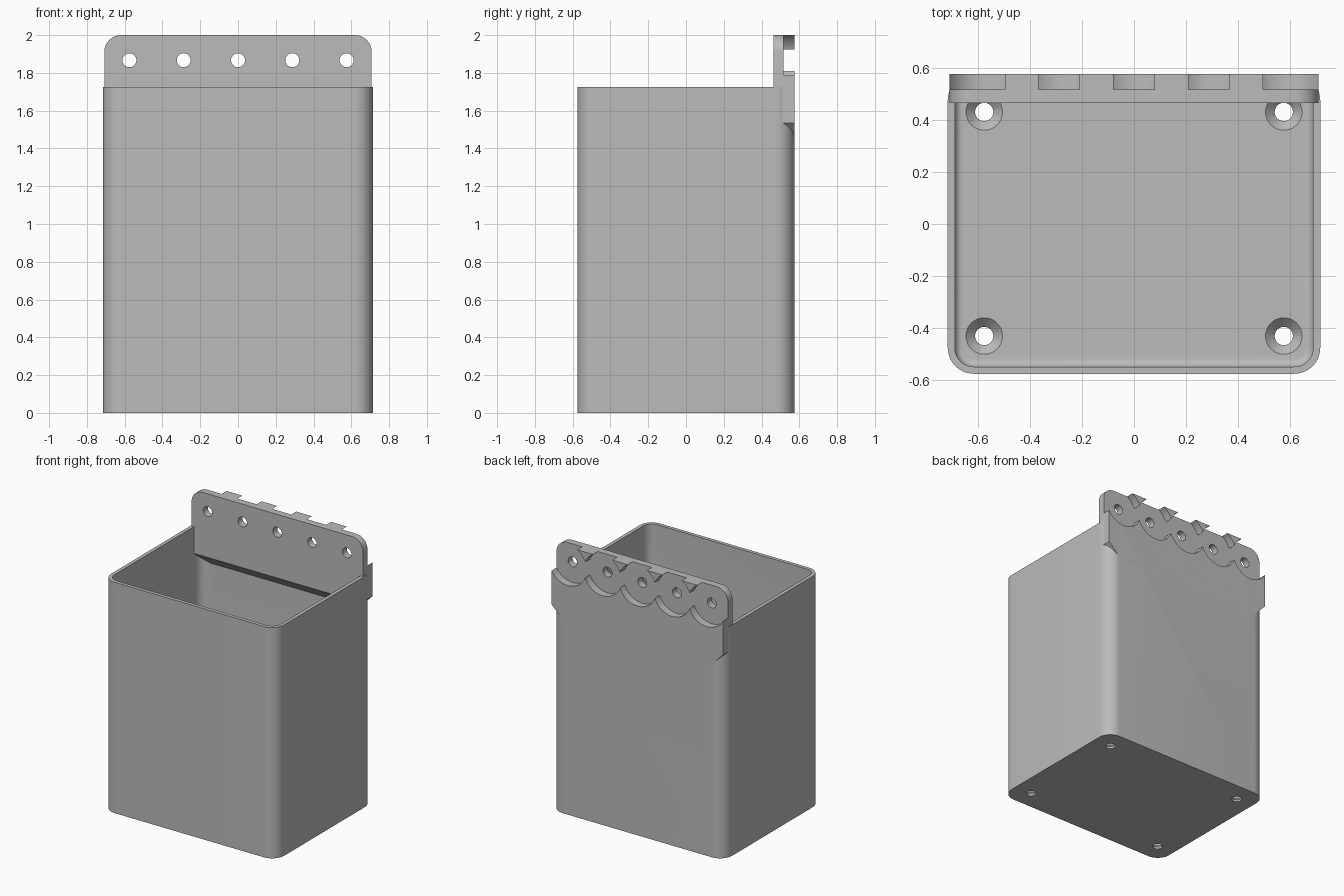
import bpy, bmesh, math
from mathutils import Vector

if "Cube" in bpy.data.objects:
    bpy.data.objects.remove(bpy.data.objects["Cube"])

grey = bpy.data.materials.new("plain grey")
grey.use_nodes = True
grey.diffuse_color = (0.5, 0.5, 0.5, 1)
grey.node_tree.nodes["Principled BSDF"].inputs["Base Color"].default_value = (0.5, 0.5, 0.5, 1)

# Which 3D vector a profile point (u, v) at depth d becomes
AXES = {
    "x": lambda u, v, d: Vector((d, u, v)),
    "y": lambda u, v, d: Vector((u, d, v)),
    "z": lambda u, v, d: Vector((u, v, d)),
}


def arc(cx, cy, r, start, end, steps):
    angles = [math.radians(start + (end - start) * i / steps) for i in range(steps + 1)]
    return [(cx + r * math.cos(a), cy + r * math.sin(a)) for a in angles]


def circle(cx, cy, r, steps=48):
    return arc(cx, cy, r, 0, 360, steps)[:-1]


def rounded_rect(hx, hy, r):
    pts = []
    for i, (sx, sy) in enumerate([(1, 1), (-1, 1), (-1, -1), (1, -1)]):
        pts += arc(sx * (hx - r), sy * (hy - r), r, i * 90, i * 90 + 90, 10)
    return pts


def loft(name, axis, sections):
    """Join matching closed profiles, each given as (points, depth)."""
    bm = bmesh.new()
    place = AXES[axis]
    rings = [[bm.verts.new(place(u, v, d)) for u, v in pts] for pts, d in sections]
    n = len(rings[0])
    for a, b in zip(rings, rings[1:]):
        for i in range(n):
            j = (i + 1) % n
            bm.faces.new((a[i], a[j], b[j], b[i]))
    bm.faces.new(rings[0])
    bm.faces.new(rings[-1])
    bmesh.ops.recalc_face_normals(bm, faces=bm.faces)
    mesh = bpy.data.meshes.new(name)
    bm.to_mesh(mesh)
    bm.free()
    obj = bpy.data.objects.new(name, mesh)
    bpy.context.collection.objects.link(obj)
    mesh.materials.append(grey)
    return obj


def prism(name, axis, pts, d0, d1):
    return loft(name, axis, [(pts, d0), (pts, d1)])


def activate(obj):
    bpy.ops.object.select_all(action="DESELECT")
    obj.select_set(True)
    bpy.context.view_layer.objects.active = obj


def cut(cutter, *targets):
    cutter.hide_render = True
    for target in targets:
        mod = target.modifiers.new("cut", "BOOLEAN")
        mod.operation = "DIFFERENCE"
        mod.solver = "EXACT"
        mod.object = cutter
        activate(target)
        bpy.ops.object.modifier_apply(modifier=mod.name)
    bpy.data.objects.remove(cutter)


HX, HY, RIM = 0.715, 0.575, 1.725
FLOOR, WALL, FILLET = 0.05, 0.027, 0.03

# Open bin with rounded corners
bin_body = prism("bin_body", "z", rounded_rect(HX, HY, 0.1), 0, RIM)

# Cavity with a filleted floor
sections = []
for i in range(6):
    a = math.radians(90 * i / 5)
    inset = WALL + FILLET * (1 - math.sin(a))
    sections.append((rounded_rect(HX - inset, HY - inset, 0.1 - inset),
                     FLOOR + FILLET * (1 - math.cos(a))))
sections.append((rounded_rect(HX - WALL, HY - WALL, 0.1 - WALL), RIM + 0.1))
cut(loft("cavity_cutter", "z", sections), bin_body)

# Countersunk screw holes in the floor
for x in (-0.575, 0.575):
    for y in (-0.43, 0.43):
        small, large = circle(x, y, 0.035), circle(x, y, 0.07)
        cut(loft("screw_cutter", "z", [(small, -0.1), (small, FLOOR - 0.035),
                                       (large, FLOOR), (large, FLOOR + 0.03)]), bin_body)

# Hanging plate: rounded top corners, sloped lower corners
PX, TOP, FRONT, BACK, BOTTOM = 0.708, 2.0, 0.464, HY, 1.44
outline = [(-0.613, BOTTOM), (0.613, BOTTOM), (PX, BOTTOM + 0.095)]
outline += arc(PX - 0.09, TOP - 0.09, 0.09, 0, 90, 12)
outline += arc(0.09 - PX, TOP - 0.09, 0.09, 90, 180, 12)
outline += [(-PX, BOTTOM + 0.095)]
plate = prism("hanging_plate", "y", outline, FRONT, BACK)

# Sloped underside, running back into the rear wall
slope = [(FRONT - 0.05, BOTTOM + 0.135), (FRONT - 0.05, BOTTOM - 0.05), (FRONT + 0.135, BOTTOM - 0.05)]
cut(prism("slope_cutter", "x", slope, -1, 1), plate)

# Row of round pockets in the back, each with a peg hole
for i in range(-2, 3):
    x, z = i * 0.2875, 1.867
    cut(prism("pocket_cutter", "y", circle(x, z, 0.155, 64), 0.517, 0.7), plate, bin_body)
    cut(prism("peg_cutter", "y", circle(x, z, 0.037, 32), 0.3, 0.7), plate)

for obj in (bin_body, plate):
    activate(obj)
    bpy.ops.object.shade_smooth_by_angle(angle=math.radians(30))
